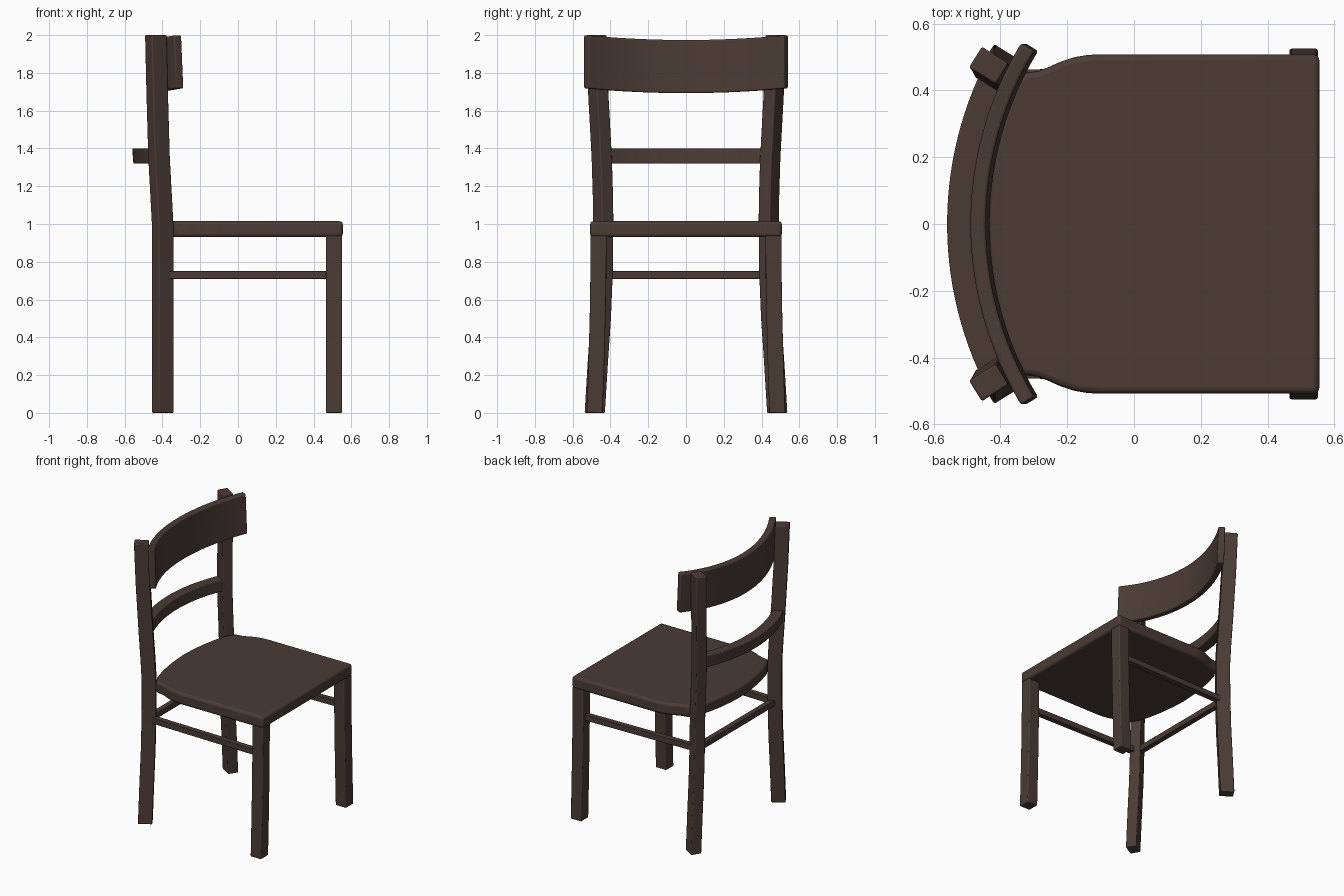
import bpy, bmesh, math

if "Cube" in bpy.data.objects:
    bpy.data.objects.remove(bpy.data.objects["Cube"])

wood = bpy.data.materials.new("dark brown wood")
wood.diffuse_color = (0.070, 0.044, 0.036, 1)
wood.use_nodes = True
wood.node_tree.nodes["Principled BSDF"].inputs["Base Color"].default_value = wood.diffuse_color


def sweep(name, rings, bevel):
    """Skin a list of equal-sized closed rings and cap both ends."""
    bm = bmesh.new()
    vs = [[bm.verts.new(p) for p in r] for r in rings]
    n = len(rings[0])
    for a, b in zip(vs, vs[1:]):
        for i in range(n):
            j = (i + 1) % n
            bm.faces.new((a[i], a[j], b[j], b[i]))
    bm.faces.new(vs[0])
    bm.faces.new(vs[-1])
    bmesh.ops.recalc_face_normals(bm, faces=bm.faces)
    me = bpy.data.meshes.new(name)
    bm.to_mesh(me)
    bm.free()
    me.materials.append(wood)
    ob = bpy.data.objects.new(name, me)
    bpy.context.collection.objects.link(ob)
    for o in bpy.context.selected_objects:
        o.select_set(False)
    ob.select_set(True)
    bpy.context.view_layer.objects.active = ob
    bpy.ops.object.shade_smooth_by_angle(angle=math.radians(35))
    m = ob.modifiers.new("soft edges", "BEVEL")
    m.width, m.segments, m.limit_method = bevel, 3, "ANGLE"
    m.angle_limit = math.radians(35)
    return ob


def leg(name, path, w, d, angle, side):
    """Rectangular leg along (x, y, z) centres, turned about z."""
    c, s = math.cos(angle), math.sin(angle)
    rings = []
    for x, y, z in path:
        ring = []
        for a, b in ((-1, -1), (1, -1), (1, 1), (-1, 1)):
            u, v = a * w / 2, b * d / 2
            ring.append((x + u * c - v * s, side * (y + u * s + v * c), z))
        rings.append(ring)
    return sweep(name, rings, 0.006)


def curved_rail(name, x_mid, radius, half, thick, z0, z1, dip, lean, bevel):
    """Rail bent on a horizontal arc, hollow side facing the sitter."""
    amax = math.asin(half / radius)
    rings = []
    for k in range(25):
        a = amax * (k / 12 - 1)
        drop = dip * ((math.sin(a) * radius / half) ** 2 - 1)
        ring = []
        for r, z, dx in ((radius + thick / 2, z0, lean), (radius + thick / 2, z1, 0),
                         (radius - thick / 2, z1, 0), (radius - thick / 2, z0, lean)):
            ring.append((x_mid + radius - r * math.cos(a) + dx, r * math.sin(a), z + drop))
        rings.append(ring)
    return sweep(name, rings, bevel)


def bar(name, p, q, w, h):
    """Straight horizontal stretcher from p to q."""
    dx, dy = q[0] - p[0], q[1] - p[1]
    l = math.hypot(dx, dy)
    nx, ny = -dy / l * w / 2, dx / l * w / 2
    rings = [[(x + s * nx, y + s * ny, z + t * h / 2)
              for s, t in ((-1, -1), (1, -1), (1, 1), (-1, 1))] for x, y, z in (p, q)]
    return sweep(name, rings, 0.004)


# Seat: outline of one half, mirrored, extruded
half = [(0.555, 0.508), (-0.10, 0.508), (-0.14, 0.506), (-0.18, 0.499), (-0.22, 0.486),
        (-0.26, 0.468), (-0.29, 0.457), (-0.335, 0.452), (-0.375, 0.385), (-0.40, 0.30),
        (-0.42, 0.20), (-0.432, 0.10)]
outline = half + [(-0.437, 0)] + [(x, -y) for x, y in reversed(half)]
sweep("seat", [[(x, y, z) for x, y in outline] for z in (0.93, 1.015)], 0.018)

# Legs and side stretchers, left and right
back_path = [(-0.398, 0.483, 0), (-0.398, 0.468, 0.25), (-0.398, 0.451, 0.5),
             (-0.398, 0.441, 0.75), (-0.399, 0.438, 1.0), (-0.407, 0.440, 1.15),
             (-0.418, 0.446, 1.35), (-0.428, 0.465, 1.7), (-0.435, 0.475, 2.0)]
front_path = [(0.508, 0.483, 0), (0.508, 0.475, 0.25), (0.508, 0.468, 0.5),
              (0.508, 0.464, 0.75), (0.508, 0.463, 0.94)]
for side, label in ((1, "left"), (-1, "right")):
    leg("back_leg_" + label, back_path, 0.094, 0.073, math.radians(-32), side)
    leg("front_leg_" + label, front_path, 0.085, 0.084, 0, side)
    bar("side_stretcher_" + label, (-0.39, side * 0.441, 0.73),
        (0.50, side * 0.46, 0.73), 0.04, 0.042)

# Back stretcher between the back legs
bar("back_stretcher", (-0.398, -0.43, 0.73), (-0.398, 0.43, 0.73), 0.04, 0.042)

# Curved back rails
curved_rail("top_rail", -0.467, 1.02, 0.53, 0.046, 1.718, 1.999, 0.025, 0.012, 0.008)
curved_rail("lower_back_rail", -0.524, 1.04, 0.425, 0.072, 1.32, 1.40, 0, 0.006, 0.005)
